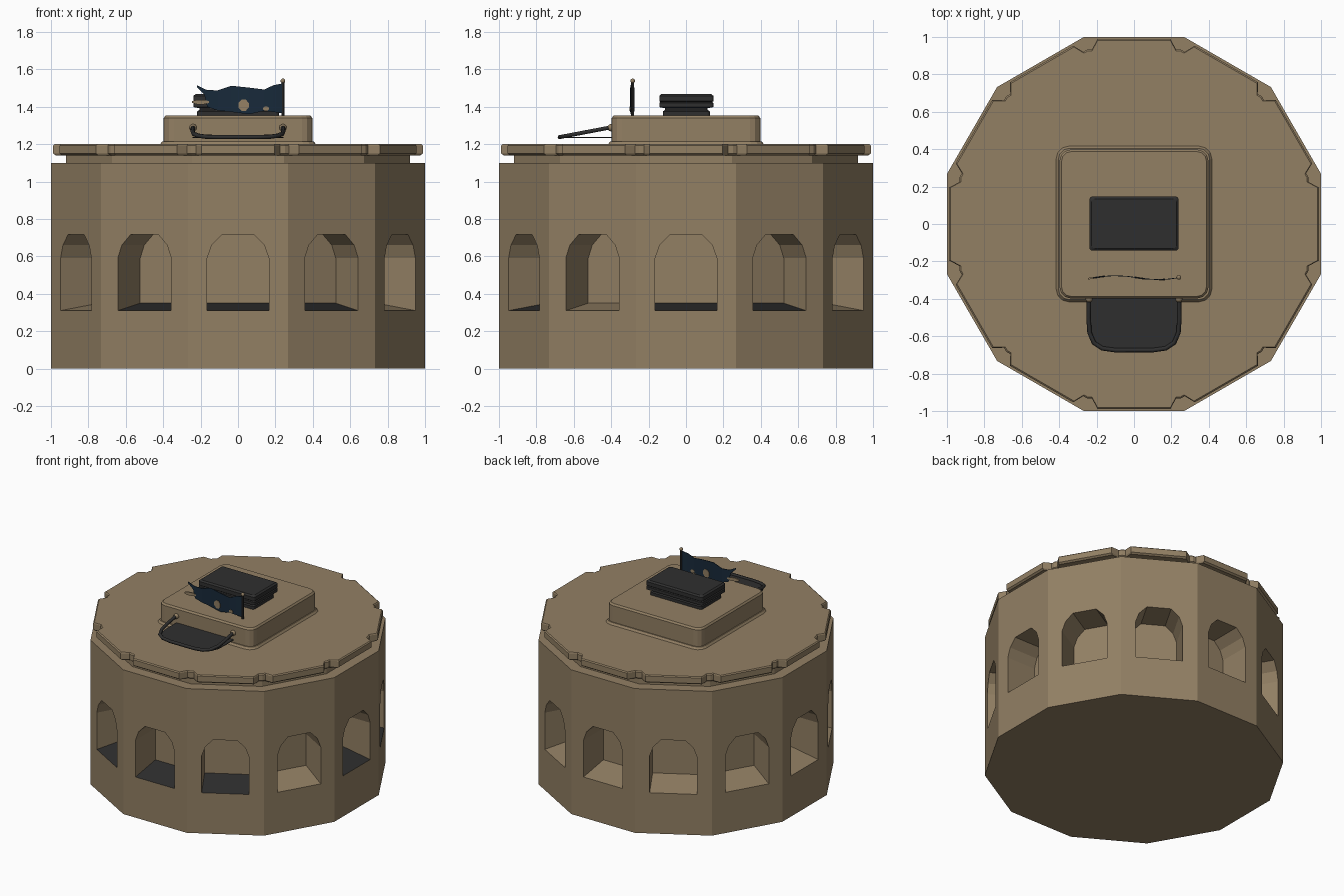
import bpy, bmesh, math
from mathutils import Vector

cube = bpy.data.objects.get("Cube")
if cube:
    bpy.data.objects.remove(cube, do_unlink=True)


def material(name, r, g, b):
    m = bpy.data.materials.new(name)
    m.use_nodes = True
    m.diffuse_color = (r, g, b, 1)
    bsdf = m.node_tree.nodes["Principled BSDF"]
    bsdf.inputs["Base Color"].default_value = (r, g, b, 1)
    bsdf.inputs["Roughness"].default_value = 0.9
    return m


TAN = material("sand tan", 0.29, 0.215, 0.127)
DARK = material("charcoal", 0.028, 0.028, 0.028)
NAVY = material("navy cloth", 0.009, 0.023, 0.043)


def finish(name, bm, *mats):
    bmesh.ops.remove_doubles(bm, verts=bm.verts, dist=0.0005)
    bmesh.ops.recalc_face_normals(bm, faces=bm.faces)
    me = bpy.data.meshes.new(name)
    bm.to_mesh(me)
    bm.free()
    for m in mats:
        me.materials.append(m)
    ob = bpy.data.objects.new(name, me)
    bpy.context.collection.objects.link(ob)
    return ob


def loft(name, rings, mat):
    """Skin a stack of (outline, z) rings and cap both ends."""
    bm = bmesh.new()
    loops = [[bm.verts.new((x, y, z)) for x, y in pts] for pts, z in rings]
    n = len(loops[0])
    for a, b in zip(loops, loops[1:]):
        for i in range(n):
            j = (i + 1) % n
            bm.faces.new((a[i], a[j], b[j], b[i]))
    bm.faces.new(loops[0])
    bm.faces.new(loops[-1])
    return finish(name, bm, mat)


def rounded_rect(hx, hy, r, cy=0.0, seg=3):
    pts = []
    for q, (sx, sy) in enumerate([(1, 1), (-1, 1), (-1, -1), (1, -1)]):
        for i in range(seg + 1):
            a = math.pi / 2 * (q + i / seg)
            pts.append((sx * (hx - r) + r * math.cos(a),
                        cy + sy * (hy - r) + r * math.sin(a)))
    return pts


SIDES = 12
HALF = math.tan(math.pi / SIDES)


def place(k, u, d, z=0.0):
    """Point on side k: u along the wall, d out from the axis."""
    a = math.radians(-90 + 30 * k)
    return Vector((d * math.cos(a) - u * math.sin(a),
                   d * math.sin(a) + u * math.cos(a), z))


# Twelve-sided drum with a recessed arched opening in every wall
SILL, TOP, DEPTH = 0.31, 1.1, 0.24
half_arch = [(0.165, SILL), (0.165, 0.59), (0.14, 0.66), (0.085, 0.717)]
arch = [(-u, z) for u, z in half_arch] + half_arch[::-1]
DARK_FLOORS = (0, 1, 3, 4, 11)
bm = bmesh.new()


def face(k, pts, mat=0):
    f = bm.faces.new([bm.verts.new(place(k, *p)) for p in pts])
    f.material_index = mat


for k in range(SIDES):
    face(k, [(-HALF, 1, 0), (HALF, 1, 0), (HALF, 1, SILL), (0.165, 1, SILL),
             (-0.165, 1, SILL), (-HALF, 1, SILL)])
    face(k, [(HALF, 1, SILL), (HALF, 1, TOP), (-HALF, 1, TOP), (-HALF, 1, SILL)]
         + [(u, 1, z) for u, z in arch])
    outer = [(u, 1, z) for u, z in arch]
    inner = [(u, 1 - DEPTH, z + (0.04 if z == SILL else 0)) for u, z in arch]
    for i in range(len(arch)):
        j = (i + 1) % len(arch)
        floor = j == 0 and k in DARK_FLOORS
        face(k, [outer[i], outer[j], inner[j], inner[i]], int(floor))
    face(k, inner)
for z in (0, TOP):
    bm.faces.new([bm.verts.new(place(k, HALF, 1, z)) for k in range(SIDES)])
finish("drum_wall", bm, TAN, DARK)

# Recessed neck and roof slab with a notch at each corner
neck = [place(k, HALF * 0.92, 0.92).xy for k in range(SIDES)]
loft("roof_neck", [(neck, TOP - 0.01), (neck, 1.15)], TAN)


def slab_outline(d):
    pts = []
    for k in range(SIDES):
        pts += [place(k, *p).xy for p in
                [(-0.225, d - 0.055), (-0.195, d), (0.195, d),
                 (0.225, d - 0.055), (HALF * (d - 0.055), d - 0.055)]]
    return pts


loft("roof_slab", [(slab_outline(0.975), 1.14), (slab_outline(0.988), 1.15),
                   (slab_outline(0.988), 1.193), (slab_outline(0.98), 1.2)], TAN)

# Raised box with a low skirt
loft("box_skirt", [(rounded_rect(0.42, 0.42, 0.07), 1.195),
                   (rounded_rect(0.405, 0.405, 0.06), 1.215)], TAN)
loft("roof_box", [(rounded_rect(0.397, 0.397, 0.055), 1.195),
                  (rounded_rect(0.397, 0.397, 0.055), 1.34),
                  (rounded_rect(0.387, 0.387, 0.05), 1.353)], TAN)

# Sight block: foot, waist and wide chamfered head
steps = [(0.0, 1.35), (0.0, 1.375), (-0.012, 1.383), (-0.012, 1.392),
         (0.02, 1.398), (0.02, 1.42), (0.014, 1.425), (0.02, 1.43),
         (0.02, 1.458), (0.008, 1.468)]
loft("sight_block", [(rounded_rect(0.218 + g, 0.125 + g, 0.015, 0.002), z)
                     for g, z in steps], DARK)


def ball(name, loc, r, mat):
    bm = bmesh.new()
    bmesh.ops.create_icosphere(bm, subdivisions=2, radius=r)
    bmesh.ops.translate(bm, verts=bm.verts, vec=loc)
    ob = finish(name, bm, mat)
    ob.data.shade_smooth()


# Carry handle: sloped tube bow with end knuckles
right_half = [(0.24, -0.385), (0.243, -0.5), (0.238, -0.58), (0.215, -0.635),
              (0.17, -0.665), (0.1, -0.675)]
bow = right_half + [(-x, y) for x, y in reversed(right_half)]
curve = bpy.data.curves.new("carry_handle", "CURVE")
curve.dimensions = "3D"
curve.bevel_depth = 0.012
curve.bevel_resolution = 1
curve.use_fill_caps = True
spline = curve.splines.new("POLY")
spline.points.add(len(bow) - 1)
for p, (x, y) in zip(spline.points, bow):
    p.co = (x, y, 1.29 + (y + 0.4) * 0.19, 1)
curve.materials.append(DARK)
bpy.context.collection.objects.link(bpy.data.objects.new("carry_handle", curve))
for s, side in ((1, "left"), (-1, "right")):
    ball("handle_knuckle_" + side, (s * 0.24, -0.4, 1.288), 0.02, TAN)

# Thin sheet within the bow
loft("handle_sheet", [(bow, 1.232), (bow, 1.237)], DARK)

# Flag pole and finial
pole = [(0.24 + 0.008 * math.cos(i * math.pi / 4),
         -0.285 + 0.008 * math.sin(i * math.pi / 4)) for i in range(8)]
loft("flag_pole", [(pole, 1.35), (pole, 1.535)], DARK)
ball("pole_finial", (0.24, -0.285, 1.538), 0.013, TAN)


# Waving ragged flag, columns of (x, top, bottom)
def wave(x):
    return -0.287 + 0.011 * math.sin((x - 0.24) * 14)


def sheet(name, columns, thick, mat):
    bm = bmesh.new()
    rows = [[bm.verts.new((x, wave(x) + s * thick / 2, z))
             for s, z in ((-1, a), (1, a), (1, b), (-1, b))] for x, a, b in columns]
    for a, b in zip(rows, rows[1:]):
        for i in range(4):
            j = (i + 1) % 4
            bm.faces.new((a[i], a[j], b[j], b[i]))
    bm.faces.new(rows[0])
    bm.faces.new(rows[-1])
    return finish(name, bm, mat)


sheet("flag_cloth", [(-0.22, 1.515, 1.505), (-0.18, 1.495, 1.465),
                     (-0.165, 1.49, 1.40), (-0.11, 1.487, 1.38),
                     (-0.035, 1.512, 1.372), (0.06, 1.502, 1.36),
                     (0.14, 1.492, 1.378), (0.19, 1.515, 1.372),
                     (0.24, 1.525, 1.365)], 0.004, NAVY)


# Faded patches on the cloth
def patch(name, cx, cz, rx, rz):
    cols = [(cx + rx * t, cz + rz * h, cz - rz * h)
            for t, h in ((-1, 0.4), (-0.4, 1), (0.4, 1), (1, 0.4))]
    sheet(name, cols, 0.009, TAN)


patch("flag_patch_centre", 0.03, 1.408, 0.028, 0.03)
patch("flag_patch_pole_side", 0.15, 1.39, 0.015, 0.012)
patch("flag_patch_torn_end", -0.2, 1.425, 0.045, 0.012)
